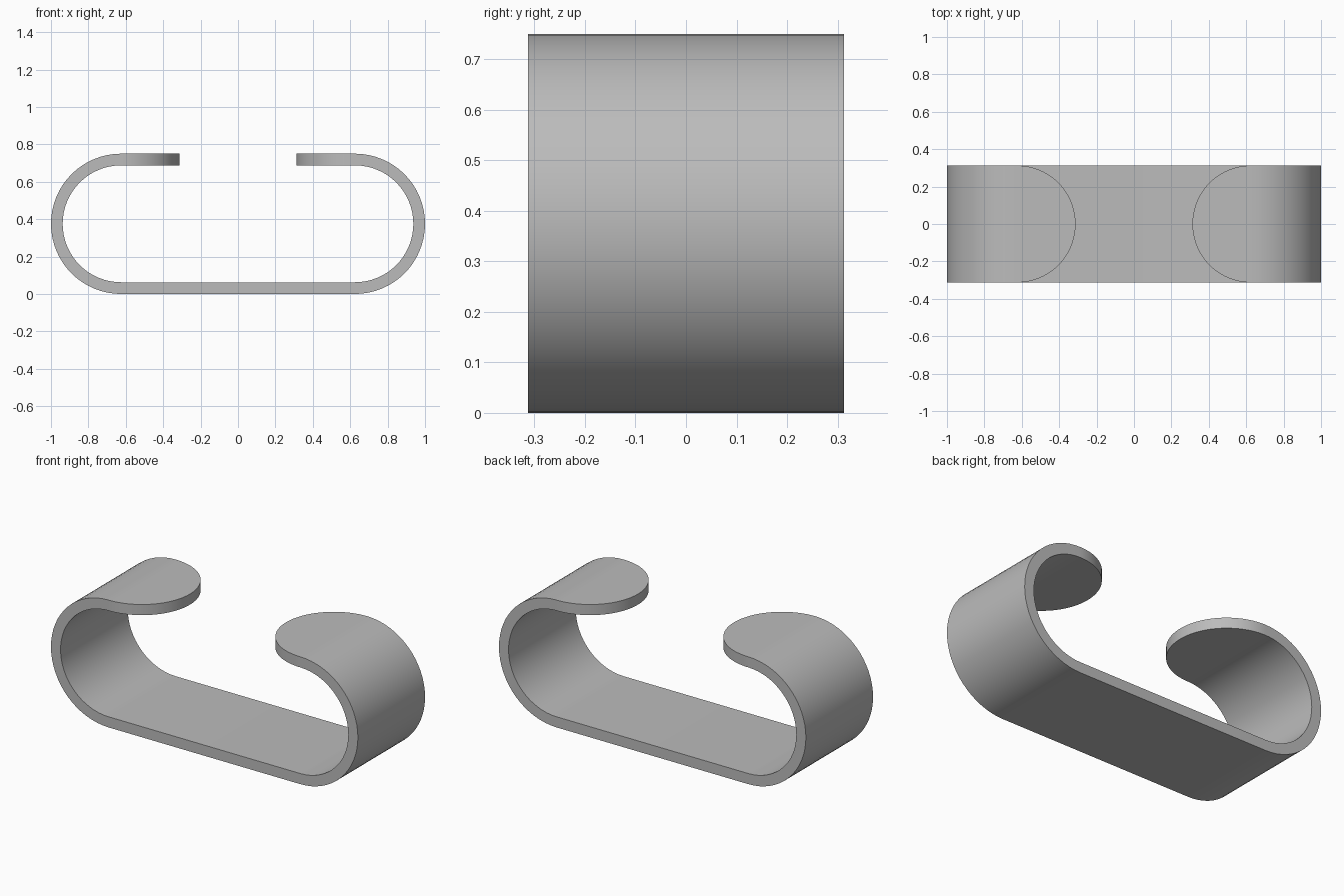
import bpy, bmesh, math
from mathutils import Vector

OUTER = 0.375            # outer radius of the end bends
THICK = 0.0625           # strip thickness
HALF = 0.3125            # half the strip width, also the tip radius
BEND_X = 1 - OUTER       # centre of each bend
BEND_STEPS, TIP_STEPS = 32, 32

cube = bpy.data.objects.get("Cube")
if cube:
    bpy.data.objects.remove(cube, do_unlink=True)

grey = bpy.data.materials.new("plain_grey")
grey.use_nodes = True
colour = (0.50, 0.50, 0.50, 1)
grey.diffuse_color = colour
grey.node_tree.nodes["Principled BSDF"].inputs["Base Color"].default_value = colour


def half_stations():
    """Cross-sections of the +x half: (outer x, outer z, inner x, inner z, half width)."""
    rows = []
    # Bend, from the floor strip round to the top
    for i in range(BEND_STEPS + 1):
        a = math.pi * (i / BEND_STEPS - 0.5)
        c, s = math.cos(a), math.sin(a)
        inner = OUTER - THICK
        rows.append((BEND_X + OUTER * c, OUTER + OUTER * s,
                     BEND_X + inner * c, OUTER + inner * s, HALF))
    # Rounded tip, narrowing to a point on its centre line
    for i in range(1, TIP_STEPS + 1):
        a = 0.5 * math.pi * i / TIP_STEPS
        x = BEND_X - HALF * math.sin(a)
        rows.append((x, 2 * OUTER, x, 2 * OUTER - THICK, HALF * math.cos(a)))
    return rows


# Sweep the strip from the left tip, under the floor, to the right tip
right = half_stations()
left = [(-ox, oz, -ix, iz, w) for ox, oz, ix, iz, w in reversed(right)]

bm = bmesh.new()
rings = []
for ox, oz, ix, iz, w in left + right:
    corners = ((ox, -w, oz), (ox, w, oz), (ix, w, iz), (ix, -w, iz))
    rings.append([bm.verts.new(Vector(p)) for p in corners])
for a, b in zip(rings, rings[1:]):
    for k in range(4):
        n = (k + 1) % 4
        bm.faces.new((a[k], a[n], b[n], b[k]))
bmesh.ops.remove_doubles(bm, verts=bm.verts, dist=0.0001)
bmesh.ops.recalc_face_normals(bm, faces=bm.faces)

mesh = bpy.data.meshes.new("bent_strip_clip")
bm.to_mesh(mesh)
bm.free()
mesh.materials.append(grey)
clip = bpy.data.objects.new("bent_strip_clip", mesh)
bpy.context.collection.objects.link(clip)

# Smooth bends with crisp strip edges
bpy.ops.object.select_all(action="DESELECT")
clip.select_set(True)
bpy.context.view_layer.objects.active = clip
bpy.ops.object.shade_smooth_by_angle(angle=math.radians(30))
